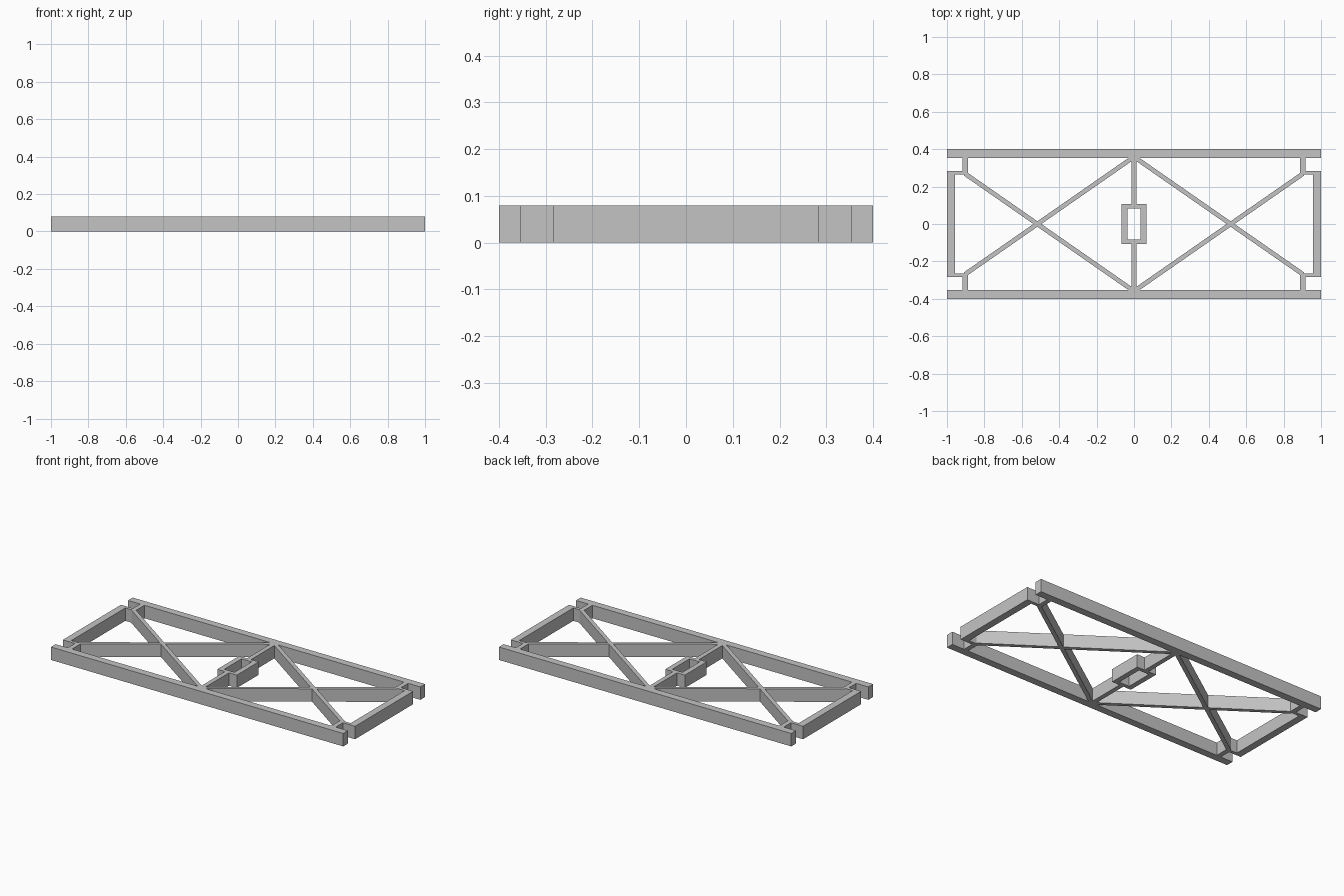
import bpy, bmesh
from mathutils import Vector

HEIGHT = 0.08

old = bpy.data.objects.get("Cube")
if old:
    bpy.data.objects.remove(old, do_unlink=True)

grey = bpy.data.materials.new("plain grey")
grey.use_nodes = True
colour = (0.55, 0.55, 0.55, 1)
grey.diffuse_color = colour
grey.node_tree.nodes["Principled BSDF"].inputs["Base Color"].default_value = colour


def prism(name, outline):
    """Extrude a flat outline from the ground to the frame height."""
    bm = bmesh.new()
    face = bm.faces.new([bm.verts.new((x, y, 0)) for x, y in outline])
    top = bmesh.ops.extrude_face_region(bm, geom=[face])["geom"]
    for v in top:
        if isinstance(v, bmesh.types.BMVert):
            v.co.z = HEIGHT
    bmesh.ops.recalc_face_normals(bm, faces=bm.faces)
    mesh = bpy.data.meshes.new(name)
    bm.to_mesh(mesh)
    bm.free()
    mesh.materials.append(grey)
    obj = bpy.data.objects.new(name, mesh)
    bpy.context.collection.objects.link(obj)
    return obj


def bar(name, x0, x1, y0, y1):
    return prism(name, [(x0, y0), (x1, y0), (x1, y1), (x0, y1)])


def brace(name, start, end, width):
    """Straight diagonal bar between two points."""
    a, b = Vector(start), Vector(end)
    d = (b - a).normalized() * width / 2
    side = Vector((-d.y, d.x))
    return prism(name, [a - side, b - side, b + side, a + side])


for sy, end_name in ((-1, "front"), (1, "back")):
    # Long rail, and the centre post that reaches the middle box
    bar(f"{end_name}_rail", -1, 1, sy * 0.354, sy * 0.4)
    bar(f"{end_name}_centre_post", -0.014, 0.014, sy * 0.107, sy * 0.354)

    # Middle box: cross walls
    bar(f"{end_name}_box_wall", -0.067, 0.067, sy * 0.084, sy * 0.107)

    for sx, side_name in ((-1, "right"), (1, "left")):
        tag = f"{end_name}_{side_name}"
        # Stepped joint between the end bar and the rail
        prism(f"{tag}_corner_joint", [
            (sx * x, sy * y) for x, y in (
                (0.888, 0.354), (0.888, 0.264), (0.956, 0.264),
                (0.956, 0.284), (0.917, 0.284), (0.917, 0.354))])
        # Diagonal from the middle of the rail to the far corner
        brace(f"{tag}_diagonal_brace", (sx * 0.003, sy * 0.357),
              (sx * 0.902, sy * -0.268), 0.024)

for sx, side_name in ((-1, "right"), (1, "left")):
    bar(f"{side_name}_end_bar", sx * 0.956, sx, -0.284, 0.284)
    bar(f"{side_name}_box_wall", sx * 0.035, sx * 0.067, -0.084, 0.084)
